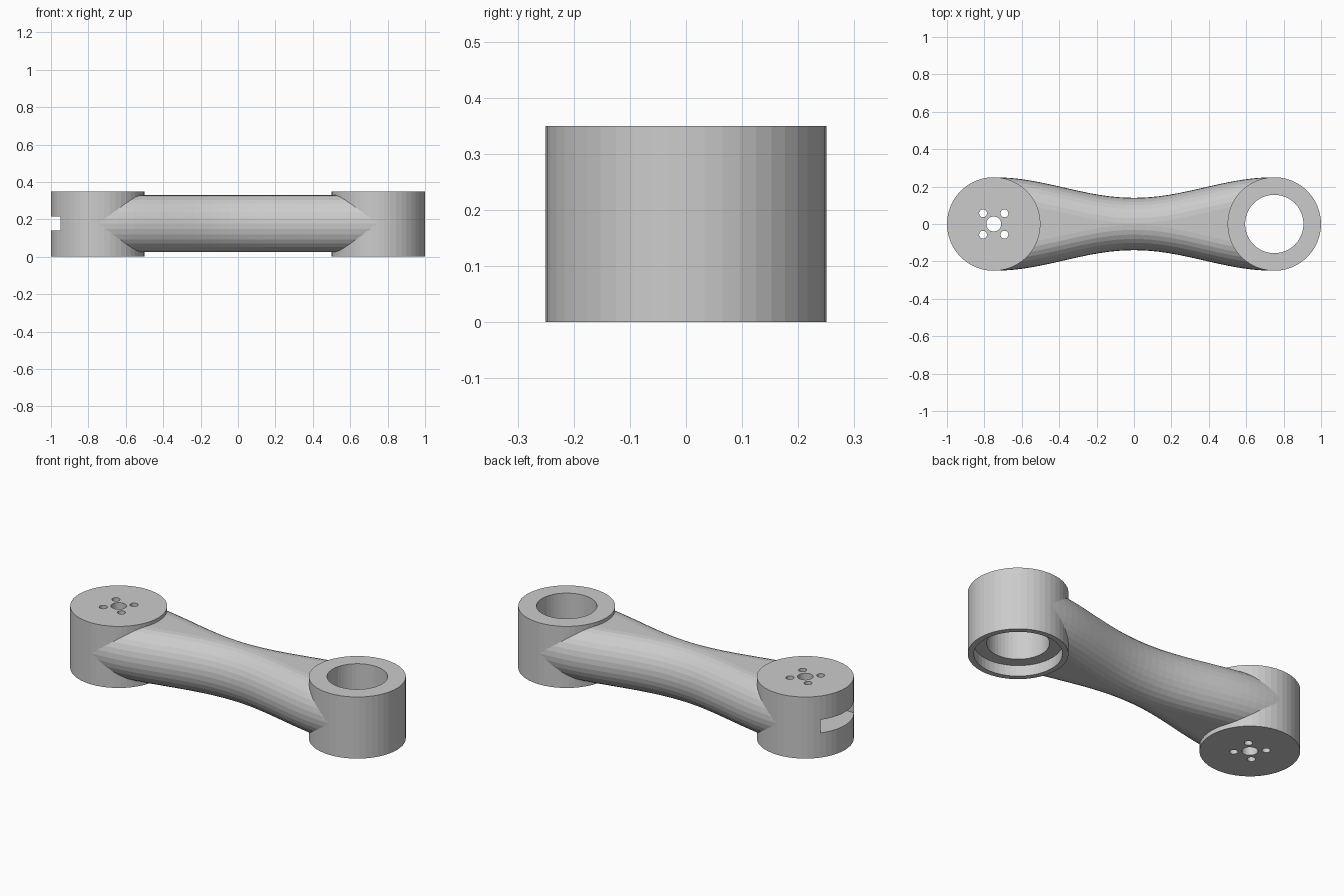
import bpy, bmesh
from math import pi, sin, cos

if "Cube" in bpy.data.objects:
    bpy.data.objects.remove(bpy.data.objects["Cube"])

BOSS_X, BOSS_R, HEIGHT = 0.75, 0.25, 0.35


def mesh_object(name, bm):
    bmesh.ops.recalc_face_normals(bm, faces=bm.faces[:])
    me = bpy.data.meshes.new(name)
    bm.to_mesh(me)
    bm.free()
    ob = bpy.data.objects.new(name, me)
    bpy.context.collection.objects.link(ob)
    return ob


def loft(name, rings):
    """Skin a list of equal-length closed rings and cap both ends."""
    bm = bmesh.new()
    vr = [[bm.verts.new(p) for p in ring] for ring in rings]
    n = len(vr[0])
    for a, b in zip(vr, vr[1:]):
        for i in range(n):
            bm.faces.new((a[i], a[(i + 1) % n], b[(i + 1) % n], b[i]))
    bm.faces.new(vr[0])
    bm.faces.new(vr[-1])
    return mesh_object(name, bm)


def prism(name, outline, z0, z1):
    return loft(name, [[(x, y, z) for x, y in outline] for z in (z0, z1)])


def circle(cx, cy, r, n=48):
    return [(cx + r * cos(2 * pi * i / n), cy + r * sin(2 * pi * i / n)) for i in range(n)]


def combine(target, tool, operation):
    mod = target.modifiers.new(tool.name, 'BOOLEAN')
    mod.operation, mod.object, mod.solver = operation, tool, 'EXACT'
    bpy.context.view_layer.objects.active = target
    bpy.ops.object.modifier_apply(modifier=mod.name)
    bpy.data.objects.remove(tool, do_unlink=True)


def arm_section(x):
    """Flat top and bottom with rounded sides; narrowest at the middle."""
    w = 0.195 - 0.055 * cos(pi * x / BOSS_X)
    a, b, zc, n = 0.135, 0.1525, 0.1775, 16
    ring = []
    for side, start in ((1, -pi / 2), (-1, pi / 2)):
        for i in range(n + 1):
            t = start + pi * i / n
            ring.append((x, side * (w - a) + a * cos(t), zc + b * sin(t)))
    return ring


# waisted arm
steps = 32
link = loft("link_arm", [arm_section(-0.74 + 1.48 * i / steps) for i in range(steps + 1)])

# end bosses
for name, x in (("horn_boss", -BOSS_X), ("bearing_boss", BOSS_X)):
    combine(link, prism(name, circle(x, 0, BOSS_R), 0, HEIGHT), 'UNION')

# bearing bore with wider recess underneath
combine(link, prism("bore", circle(BOSS_X, 0, 0.156), -0.1, 0.5), 'DIFFERENCE')
combine(link, prism("recess", circle(BOSS_X, 0, 0.22), -0.1, 0.06), 'DIFFERENCE')

# round-ended slot entering from the outer end
slot = [(-BOSS_X + 0.15 * cos(t), 0.15 * sin(t))
        for t in (-pi / 2 + pi * i / 24 for i in range(25))]
slot += [(-1.1, 0.15), (-1.1, -0.15)]
combine(link, prism("slot", slot, 0.14, 0.215), 'DIFFERENCE')

# centre hole and four screw holes
combine(link, prism("centre_hole", circle(-BOSS_X, 0, 0.04, 32), -0.1, 0.5), 'DIFFERENCE')
for sx in (-1, 1):
    for sy in (-1, 1):
        hole = circle(-BOSS_X + sx * 0.057, sy * 0.057, 0.021, 24)
        combine(link, prism("screw_hole", hole, -0.1, 0.5), 'DIFFERENCE')
